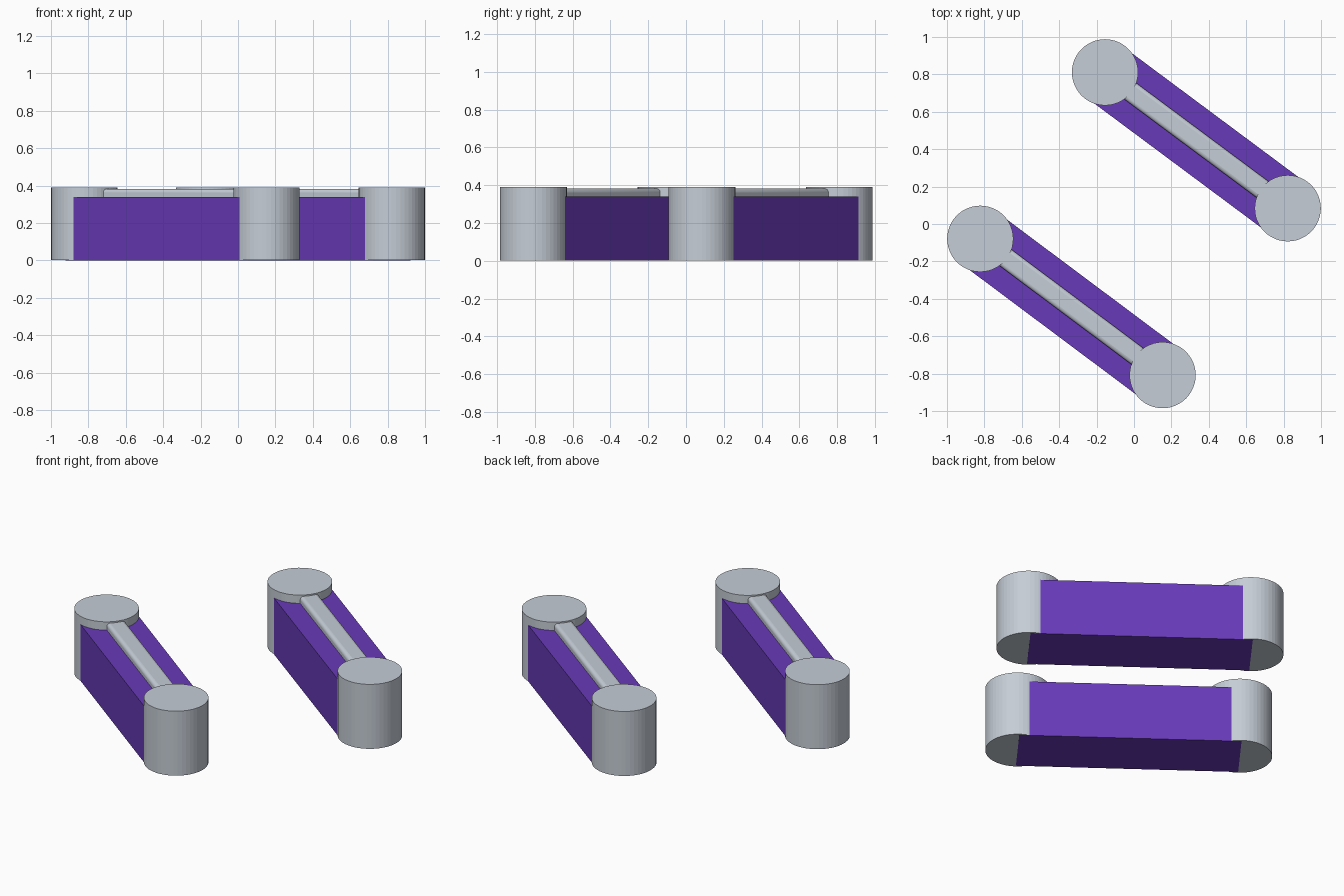
import bpy
import math
from mathutils import Vector

cube = bpy.data.objects.get("Cube")
if cube:
    bpy.data.objects.remove(cube, do_unlink=True)


def make_material(name, rgb):
    mat = bpy.data.materials.new(name)
    mat.use_nodes = True
    mat.diffuse_color = (*rgb, 1)
    mat.node_tree.nodes["Principled BSDF"].inputs["Base Color"].default_value = (*rgb, 1)
    return mat


PURPLE = make_material("deep purple", (0.136, 0.042, 0.474))
GREY = make_material("pale grey", (0.56, 0.61, 0.67))

POST_RADIUS, POST_TOP = 0.177, 0.39
WALL_WIDTH, WALL_TOP = 0.336, 0.34
RAIL_WIDTH, RAIL_TOP = 0.108, 0.382


def finish(obj, name, mat):
    obj.name = name
    obj.data.materials.append(mat)
    return obj


def add_post(name, point):
    # the foot sits a hair above the wall base so the faces never coincide
    low = 0.0008
    bpy.ops.mesh.primitive_cylinder_add(
        vertices=48, radius=POST_RADIUS, depth=POST_TOP - low,
        location=(point.x, point.y, (POST_TOP + low) / 2))
    finish(bpy.context.object, name, GREY)


def add_bar(name, start, end, width, low, high, mat):
    # box stretched between two points on the ground plan
    run, mid = end - start, (start + end) / 2
    bpy.ops.mesh.primitive_cube_add(
        size=1, location=(mid.x, mid.y, (low + high) / 2),
        rotation=(0, 0, math.atan2(run.y, run.x)))
    obj = bpy.context.object
    obj.scale = (run.length, width, high - low)
    bpy.ops.object.transform_apply(location=False, rotation=False, scale=True)
    return finish(obj, name, mat)


def add_barrier(side, start, end):
    add_post(side + "_rear_post", start)
    add_post(side + "_front_post", end)
    add_bar(side + "_wall", start, end, WALL_WIDTH, 0, WALL_TOP, PURPLE)

    # rounded rail lying on the wall and running into both posts
    inset = (end - start).normalized() * 0.08
    rail = add_bar(side + "_rail", start + inset, end - inset,
                   RAIL_WIDTH, WALL_TOP - 0.03, RAIL_TOP, GREY)
    bevel = rail.modifiers.new("rounded edges", "BEVEL")
    bevel.width, bevel.segments = 0.02, 4
    bpy.ops.object.shade_smooth_by_angle(angle=math.radians(35))


add_barrier("left", Vector((-0.155, 0.811)), Vector((0.822, 0.084)))
add_barrier("right", Vector((-0.822, -0.079)), Vector((0.153, -0.808)))
